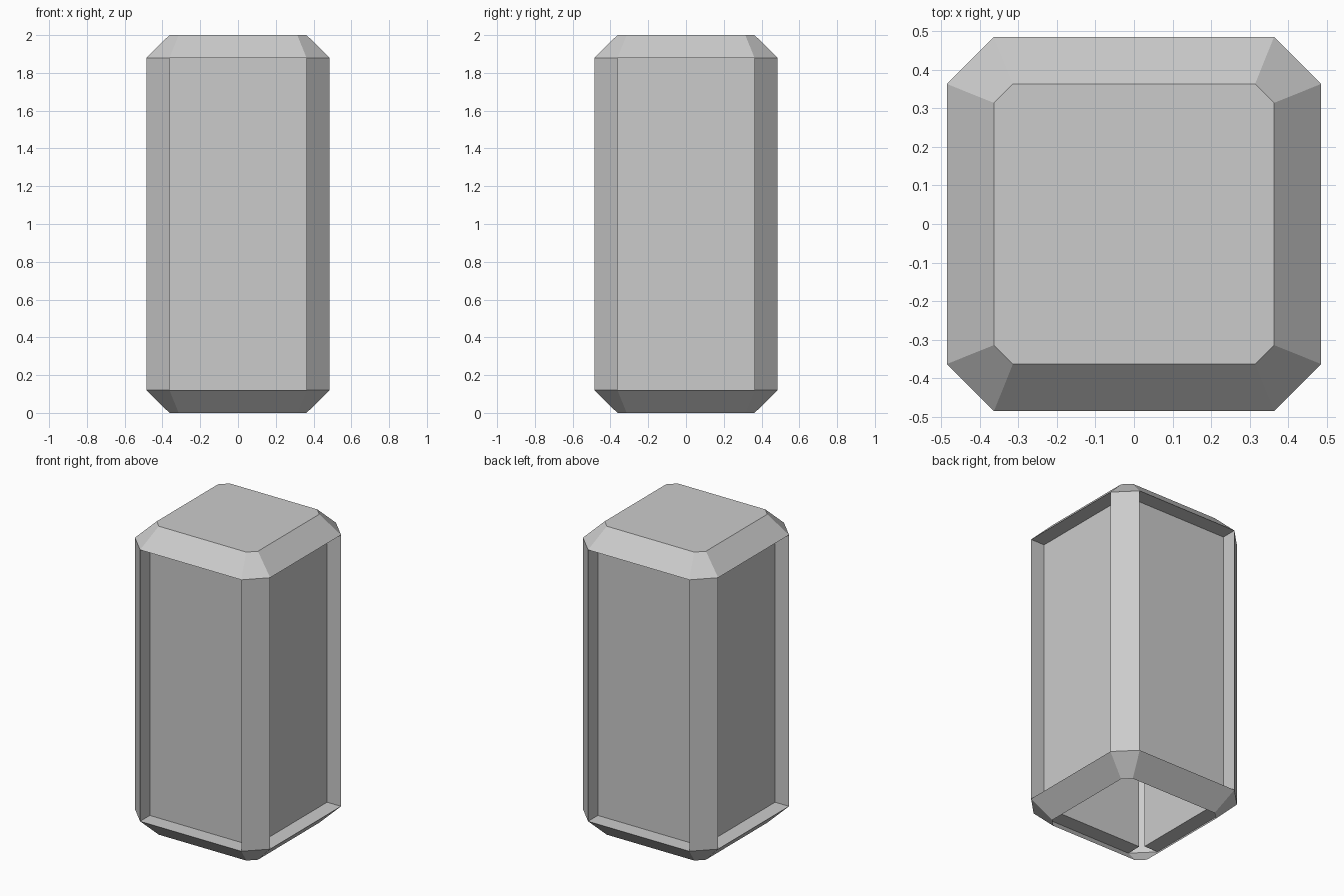
import bpy, bmesh

if "Cube" in bpy.data.objects:
    bpy.data.objects.remove(bpy.data.objects["Cube"])

OUT, EDGE, CORNER = 0.485, 0.363, 0.314   # outer half width, chamfer edge, cap corner
RECESS = 0.10                             # depth of the side panels


def ring(bm, a, b, z):
    """Square outline with cut corners, counter-clockwise from above."""
    pts = [(b, -a), (a, -b), (a, b), (b, a), (-b, a), (-a, b), (-a, -b), (-b, -a)]
    return [bm.verts.new((x, y, z)) for x, y in pts]


bm = bmesh.new()

# Chamfered shell: open underneath, flat cap on top
rings = [ring(bm, EDGE, CORNER, 0), ring(bm, OUT, EDGE, 0.12),
         ring(bm, OUT, EDGE, 1.88), ring(bm, EDGE, CORNER, 2)]
panels = []
for level in range(3):
    lo, hi = rings[level], rings[level + 1]
    for i in range(8):
        j = (i + 1) % 8
        face = bm.faces.new((lo[i], lo[j], hi[j], hi[i]))
        if level == 1 and i % 2:          # the four wide upright sides
            panels.append(face)
bm.faces.new(rings[-1])
bm.normal_update()

# Push the four side panels straight inwards
for panel in panels:
    offset = panel.normal * -RECESS
    pushed = bmesh.ops.extrude_face_region(bm, geom=[panel])["geom"]
    bmesh.ops.translate(bm, vec=offset,
                        verts=[v for v in pushed if isinstance(v, bmesh.types.BMVert)])
    if panel.is_valid:
        bmesh.ops.delete(bm, geom=[panel], context='FACES_ONLY')

bm.normal_update()
mesh = bpy.data.meshes.new("panelled_block")
bm.to_mesh(mesh)
bm.free()
bpy.context.collection.objects.link(bpy.data.objects.new("panelled_block", mesh))
